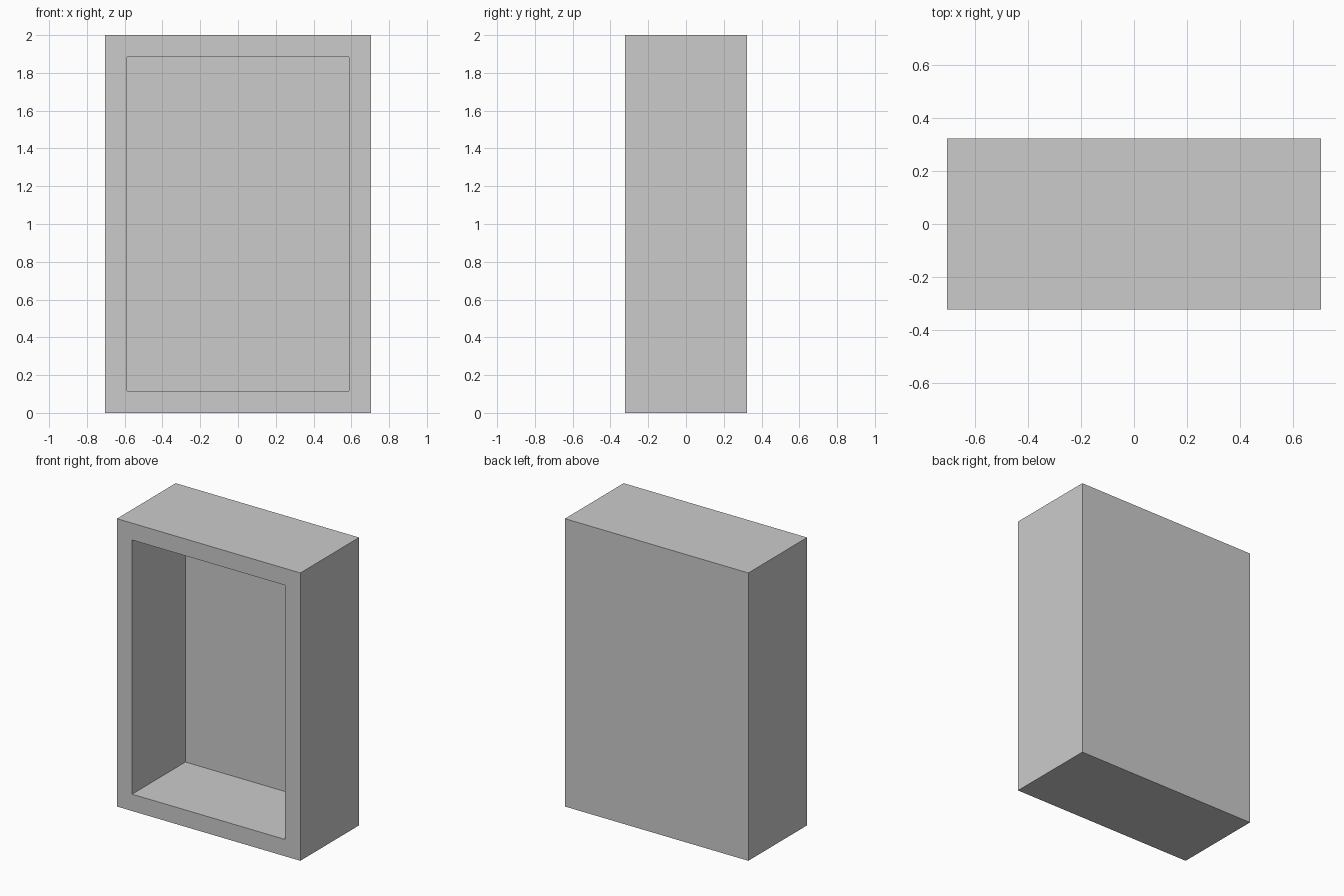
import bpy, bmesh
from mathutils import Matrix, Vector

if "Cube" in bpy.data.objects:
    bpy.data.objects.remove(bpy.data.objects["Cube"])

WIDTH, DEPTH, HEIGHT = 1.41, 0.645, 2.0
FRAME = 0.117      # border around the opening
RECESS = 0.585     # depth of the cavity

bm = bmesh.new()

# Solid outer box standing on the ground
bmesh.ops.create_cube(bm, size=1, matrix=Matrix.Translation((0, 0, HEIGHT / 2))
                      @ Matrix.Diagonal((WIDTH, DEPTH, HEIGHT, 1)))
bm.normal_update()

# Border on the front face, then the cavity pushed back behind it
front = next(f for f in bm.faces if f.normal.y < -0.9)
bmesh.ops.inset_region(bm, faces=[front], thickness=FRAME, use_even_offset=True)
cavity = bmesh.ops.extrude_discrete_faces(bm, faces=[front])["faces"][0]
bmesh.ops.translate(bm, verts=cavity.verts, vec=Vector((0, RECESS, 0)))
bmesh.ops.recalc_face_normals(bm, faces=bm.faces)

mesh = bpy.data.meshes.new("open_cabinet")
bm.to_mesh(mesh)
bm.free()
bpy.context.collection.objects.link(bpy.data.objects.new("open_cabinet", mesh))
